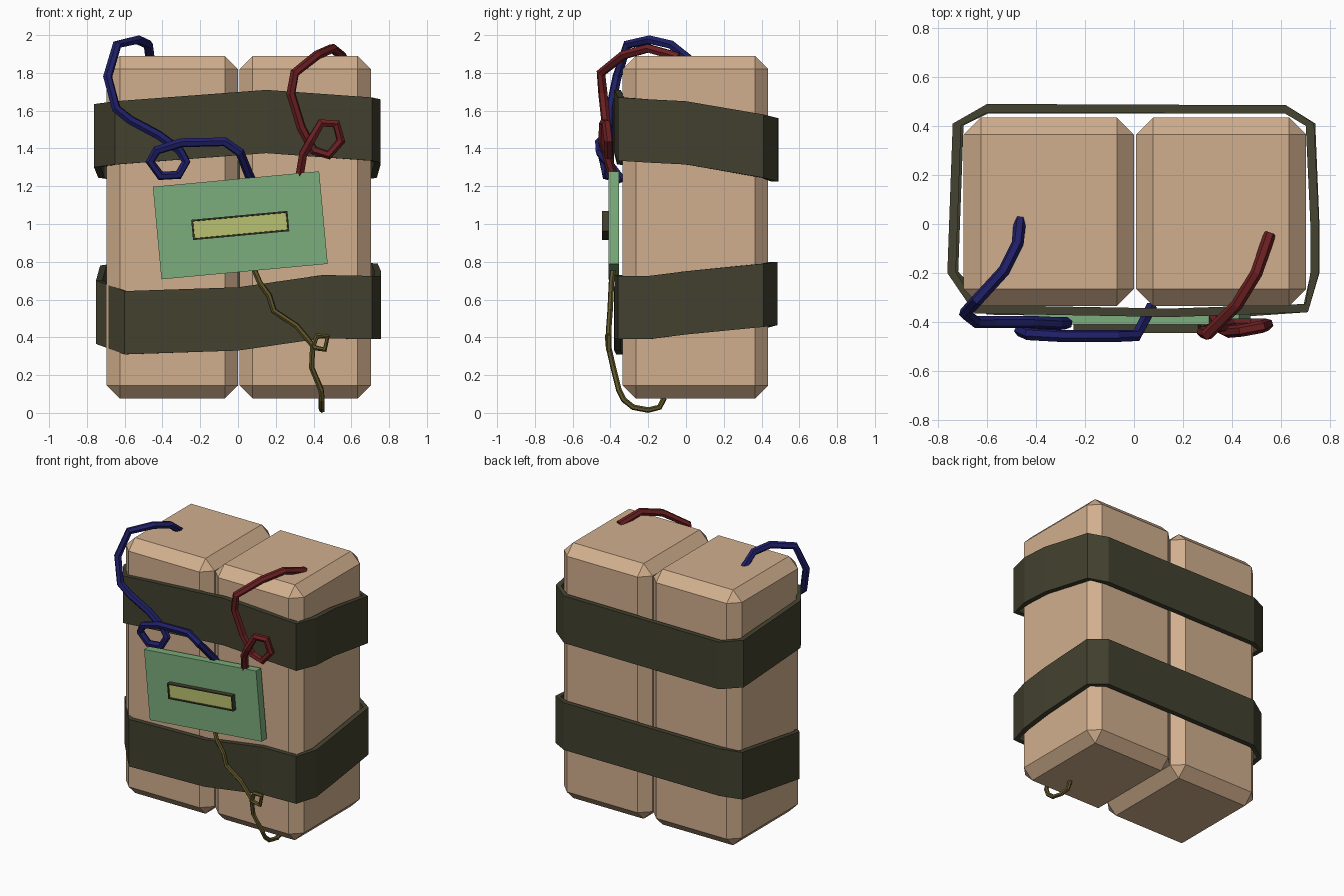
import bpy, bmesh, math
from mathutils import Matrix, Vector

if "Cube" in bpy.data.objects:
    bpy.data.objects.remove(bpy.data.objects["Cube"])


def material(name, rgb):
    m = bpy.data.materials.new(name)
    m.diffuse_color = (*rgb, 1)
    m.use_nodes = True
    m.node_tree.nodes["Principled BSDF"].inputs["Base Color"].default_value = m.diffuse_color
    return m


TAN = material("tan block", (0.64, 0.43, 0.27))
OLIVE = material("dark olive", (0.055, 0.052, 0.028))
GREEN = material("panel green", (0.20, 0.42, 0.20))
SCREEN = material("screen yellow", (0.49, 0.54, 0.16))
BLUE = material("blue wire", (0.014, 0.014, 0.14))
RED = material("red wire", (0.15, 0.014, 0.016))
MUSTARD = material("mustard wire", (0.12, 0.095, 0.022))


def add(name, bm, *mats):
    bmesh.ops.recalc_face_normals(bm, faces=bm.faces)
    me = bpy.data.meshes.new(name)
    bm.to_mesh(me)
    bm.free()
    for m in mats:
        me.materials.append(m)
    ob = bpy.data.objects.new(name, me)
    bpy.context.collection.objects.link(ob)
    return ob


def box(lo, hi, bevel=0):
    bm = bmesh.new()
    lo, hi = Vector(lo), Vector(hi)
    bmesh.ops.create_cube(bm, size=1, matrix=Matrix.Translation((lo + hi) / 2)
                          @ Matrix.Diagonal((*(hi - lo), 1)))
    if bevel:
        bmesh.ops.bevel(bm, geom=bm.edges[:], offset=bevel, segments=1,
                        affect='EDGES', profile=0.5)
    return bm


# two chamfered blocks
add("left_block", box((-0.695, -0.335, 0.075), (0.0, 0.435, 1.89), 0.07), TAN)
add("right_block", box((0.008, -0.335, 0.075), (0.703, 0.435, 1.89), 0.07), TAN)


# straps: closed ring of (x, y, top z), thick band
def strap(name, ring, height=0.335, thick=0.035):
    bm = bmesh.new()
    rows = []
    n = len(ring)
    for i, (x, y, z) in enumerate(ring):
        a, b = ring[i - 1], ring[(i + 1) % n]
        d = Vector((b[0] - a[0], b[1] - a[1])).normalized()
        ix, iy = x - d.y * thick, y + d.x * thick
        rows.append([bm.verts.new(p) for p in (
            (x, y, z), (x, y, z - height), (ix, iy, z - height), (ix, iy, z))])
    for i in range(n):
        p, q = rows[i], rows[(i + 1) % n]
        for k in range(4):
            l = (k + 1) % 4
            bm.faces.new((p[k], q[k], q[l], p[l]))
    add(name, bm, OLIVE)


strap("upper_strap", [
    (-0.65, -0.365, 1.65), (0.15, -0.38, 1.71), (0.71, -0.36, 1.67),
    (0.755, -0.2, 1.66), (0.755, 0.0, 1.65), (0.735, 0.41, 1.58),
    (0.62, 0.485, 1.56), (-0.60, 0.49, 1.56), (-0.74, 0.41, 1.58),
    (-0.762, -0.2, 1.635)])
strap("lower_strap", [
    (-0.60, -0.37, 0.645), (0.0, -0.38, 0.665), (0.45, -0.378, 0.73),
    (0.71, -0.36, 0.725), (0.757, -0.2, 0.725), (0.757, 0.0, 0.75),
    (0.74, 0.41, 0.79), (0.62, 0.485, 0.80), (-0.60, 0.485, 0.80),
    (-0.73, 0.41, 0.78), (-0.752, -0.2, 0.70)])

# tilted panel with a framed, recessed screen
TILT = Matrix.Rotation(math.radians(-5.3), 4, 'Y')


def place(bm, loc):
    bmesh.ops.transform(bm, matrix=Matrix.Translation(loc) @ TILT, verts=bm.verts)
    return bm


add("panel", place(box((-0.442, -0.028, -0.246), (0.442, 0.028, 0.246)),
                   (0.012, -0.383, 0.993)), GREEN)

bm = box((-0.256, -0.018, -0.054), (0.256, 0.018, 0.054))
bm.normal_update()
front = min(bm.faces, key=lambda f: f.normal.y)
bmesh.ops.inset_region(bm, faces=[front], thickness=0.011)
corners = list(front.verts)
bmesh.ops.inset_region(bm, faces=[front], thickness=0.002, depth=-0.008)
front.material_index = 1
add("screen_frame", place(bm, (0.012, -0.426, 0.992)), OLIVE, SCREEN)


# six-sided wires along hand-laid paths
def wire(name, pts, radius, mat):
    cu = bpy.data.curves.new(name + "_path", 'CURVE')
    cu.dimensions = '3D'
    cu.bevel_depth = radius
    cu.bevel_resolution = 1
    cu.use_fill_caps = True
    sp = cu.splines.new('POLY')
    sp.points.add(len(pts) - 1)
    for p, co in zip(sp.points, pts):
        p.co = (*co, 1)
    sp.use_smooth = False
    tmp = bpy.data.objects.new(name + "_path", cu)
    bpy.context.collection.objects.link(tmp)
    dg = bpy.context.evaluated_depsgraph_get()
    me = bpy.data.meshes.new_from_object(tmp.evaluated_get(dg))
    bpy.data.objects.remove(tmp)
    bm = bmesh.new()
    bm.from_mesh(me)
    for f in bm.faces:
        f.smooth = False
        f.material_index = 0
    add(name, bm, mat)


wire("blue_wire", [
    (-0.465, 0.02, 1.87), (-0.475, -0.08, 1.95), (-0.53, -0.19, 1.975),
    (-0.64, -0.31, 1.95), (-0.69, -0.365, 1.78), (-0.645, -0.40, 1.61),
    (-0.57, -0.40, 1.55), (-0.42, -0.40, 1.47), (-0.31, -0.405, 1.39),
    (-0.275, -0.405, 1.33), (-0.315, -0.41, 1.26), (-0.41, -0.42, 1.255),
    (-0.465, -0.435, 1.33), (-0.43, -0.45, 1.39), (-0.30, -0.457, 1.43),
    (-0.07, -0.457, 1.435), (0.01, -0.455, 1.38), (0.07, -0.34, 1.23)],
    0.025, BLUE)
wire("red_wire", [
    (0.555, -0.04, 1.885), (0.50, -0.20, 1.93), (0.42, -0.33, 1.895),
    (0.30, -0.45, 1.80), (0.28, -0.44, 1.69), (0.335, -0.42, 1.51),
    (0.40, -0.41, 1.39), (0.48, -0.41, 1.365), (0.545, -0.41, 1.44),
    (0.52, -0.42, 1.53), (0.44, -0.435, 1.535), (0.385, -0.44, 1.44),
    (0.345, -0.42, 1.37), (0.325, -0.385, 1.25)], 0.025, RED)
wire("mustard_wire", [
    (0.08, -0.385, 0.77), (0.115, -0.395, 0.69), (0.165, -0.398, 0.62),
    (0.19, -0.402, 0.54), (0.31, -0.408, 0.46), (0.36, -0.41, 0.40),
    (0.405, -0.41, 0.345), (0.46, -0.41, 0.335), (0.475, -0.41, 0.405),
    (0.42, -0.415, 0.41), (0.395, -0.41, 0.35), (0.39, -0.385, 0.24),
    (0.44, -0.355, 0.12), (0.445, -0.33, 0.07), (0.445, -0.28, 0.03),
    (0.445, -0.20, 0.015), (0.44, -0.14, 0.03), (0.44, -0.115, 0.08)],
    0.015, MUSTARD)
